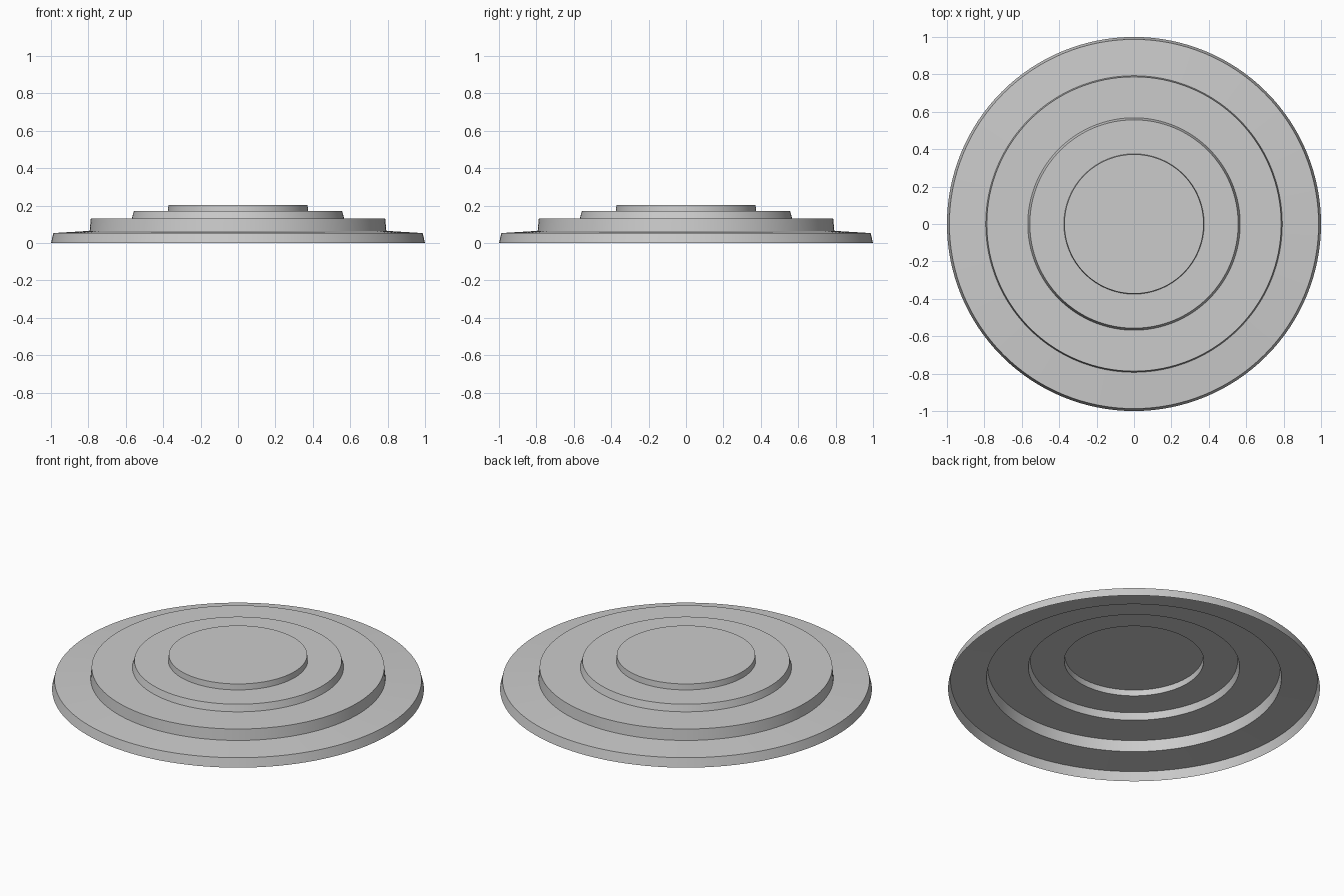
import bpy, bmesh, math

if "Cube" in bpy.data.objects:
    bpy.data.objects.remove(bpy.data.objects["Cube"])

SEGMENTS = 128

# Half profile (radius, height) from the bottom rim up to the top disc edge
PROFILE = [
    (1.0, 0.0), (0.987, 0.053),       # base tier wall
    (0.793, 0.065), (0.787, 0.13),    # second tier
    (0.568, 0.13), (0.557, 0.17),     # third tier
    (0.375, 0.17), (0.372, 0.204),    # top tier
]

# Thin stepped shell, open underneath
bm = bmesh.new()
rings = []
for r, z in PROFILE:
    rings.append([bm.verts.new((r * math.cos(2 * math.pi * i / SEGMENTS),
                                r * math.sin(2 * math.pi * i / SEGMENTS), z))
                  for i in range(SEGMENTS)])
for low, high in zip(rings, rings[1:]):
    for i in range(SEGMENTS):
        j = (i + 1) % SEGMENTS
        bm.faces.new((low[i], low[j], high[j], high[i]))

# Flat cap on the top tier
bm.faces.new(rings[-1])

mesh = bpy.data.meshes.new("stepped_disc")
bm.to_mesh(mesh)
bm.free()
disc = bpy.data.objects.new("stepped_disc", mesh)
bpy.context.collection.objects.link(disc)

# Smooth round walls, crisp steps
bpy.context.view_layer.objects.active = disc
disc.select_set(True)
bpy.ops.object.shade_smooth_by_angle(angle=math.radians(30))
